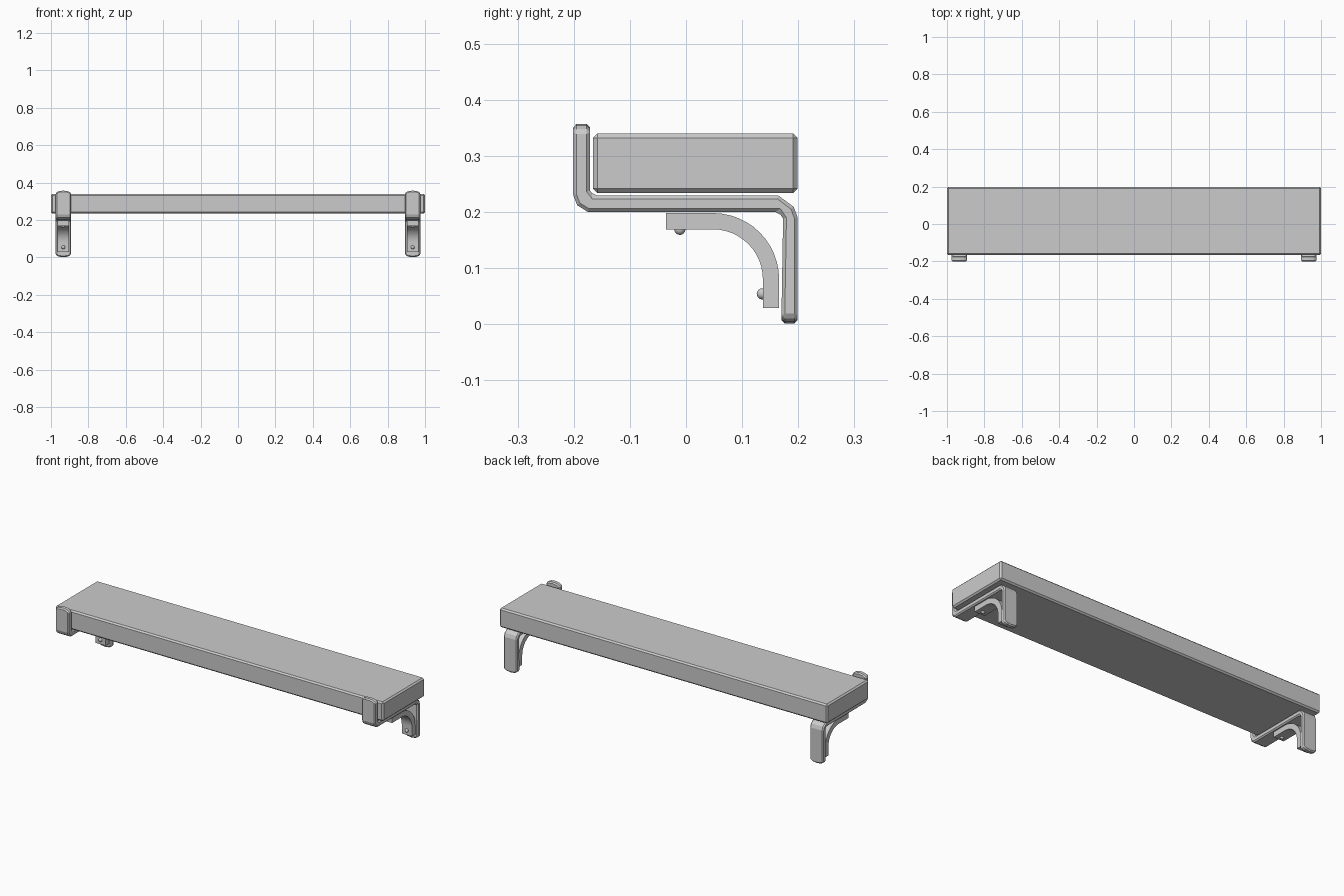
import bpy, bmesh, math

if "Cube" in bpy.data.objects:
    bpy.data.objects.remove(bpy.data.objects["Cube"])

BRACKET_X = 0.934


def bevel(obj, width, segments=1, angle=50):
    mod = obj.modifiers.new("edge_bevel", 'BEVEL')
    mod.width = width
    mod.segments = segments
    mod.limit_method = 'ANGLE'
    mod.angle_limit = math.radians(angle)


def prism(name, outline, stations, x, ends=None):
    """Sweep a (y, z) outline along x; ends maps point index to a z direction for arched tips."""
    ends = ends or {}
    bm = bmesh.new()
    loops = []
    for dx, drop in stations:
        loops.append([bm.verts.new((dx, y, z + ends.get(i, 0) * drop))
                      for i, (y, z) in enumerate(outline)])
    n = len(outline)
    for a, b in zip(loops, loops[1:]):
        for i in range(n):
            j = (i + 1) % n
            bm.faces.new((a[i], a[j], b[j], b[i]))
    bm.faces.new(loops[0])
    bm.faces.new(loops[-1])
    bmesh.ops.recalc_face_normals(bm, faces=bm.faces)
    mesh = bpy.data.meshes.new(name)
    bm.to_mesh(mesh)
    bm.free()
    obj = bpy.data.objects.new(name, mesh)
    obj.location.x = x
    bpy.context.collection.objects.link(obj)
    return obj


# Shelf board
board = prism("shelf_board",
              [(-0.166, 0.234), (0.199, 0.234), (0.199, 0.34), (-0.166, 0.34)],
              [(-1, 0), (1, 0)], 0)
bevel(board, 0.008)

# Bent strap: front lip, flat under the board, wall leg at the back
strap = [(-0.201, 0.357), (-0.171, 0.357), (-0.171, 0.238), (-0.164, 0.229),
         (0.165, 0.229), (0.192, 0.209), (0.199, 0.19), (0.199, 0.001),
         (0.170, 0.001), (0.173, 0.188), (0.165, 0.2), (-0.175, 0.2),
         (-0.194, 0.212), (-0.201, 0.23)]
strap_ends = {0: -1, 1: -1, 7: 1, 8: 1}
strap_stations = [(-0.041, 0.012), (-0.025, 0.003), (0, 0), (0.025, 0.003), (0.041, 0.012)]

# Curved brace: straight tabs joined by a quarter ring
cy, cz, r_out, r_in = 0.048, 0.08, 0.118, 0.089
arc = [math.radians(90 - 90 * i / 12) for i in range(13)]
brace = [(-0.036, cz + r_out)]
brace += [(cy + r_out * math.cos(a), cz + r_out * math.sin(a)) for a in arc]
brace += [(cy + r_out, 0.029), (cy + r_in, 0.029)]
brace += [(cy + r_in * math.cos(a), cz + r_in * math.sin(a)) for a in reversed(arc)]
brace += [(-0.036, cz + r_in)]

for side, s in (("left", -1), ("right", 1)):
    x = s * BRACKET_X
    strap_obj = prism(side + "_bracket_strap", strap, strap_stations, x, strap_ends)
    bevel(strap_obj, 0.006)
    brace_obj = prism(side + "_bracket_brace", brace, [(-0.031, 0), (0.031, 0)], x)
    brace_obj.data.shade_smooth()
    brace_obj.data.set_sharp_from_angle(angle=math.radians(30))
    # Domed screw heads on the brace tabs
    for part, y, z in (("upper", -0.011, 0.169), ("lower", 0.136, 0.054)):
        bpy.ops.mesh.primitive_uv_sphere_add(segments=16, ring_count=8, radius=0.01,
                                             location=(x, y, z))
        screw = bpy.context.object
        screw.name = side + "_" + part + "_screw"
        bpy.ops.object.shade_smooth()
